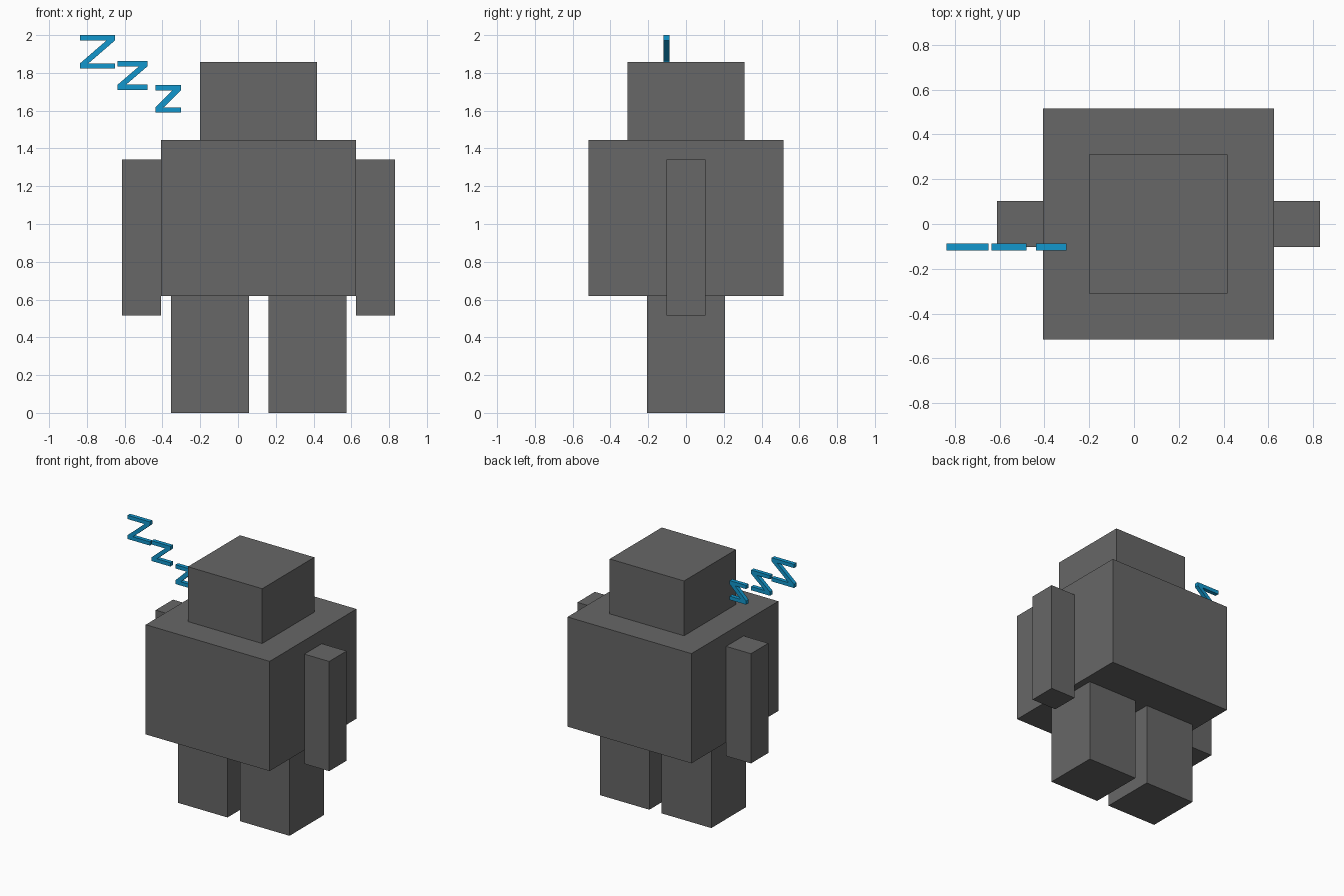
import bpy
import bmesh
from mathutils import Matrix, Vector

U = 0.2063       # block unit
CX = 0.109       # body centre line

cube = bpy.data.objects.get("Cube")
if cube:
    bpy.data.objects.remove(cube, do_unlink=True)


def make_material(name, rgb):
    mat = bpy.data.materials.new(name)
    mat.use_nodes = True
    mat.diffuse_color = (*rgb, 1)
    mat.node_tree.nodes["Principled BSDF"].inputs["Base Color"].default_value = (*rgb, 1)
    return mat


grey = make_material("stone_grey", (0.135, 0.135, 0.135))
blue = make_material("sky_blue", (0.006, 0.31, 0.61))


def add_object(name, bm, mat):
    bmesh.ops.recalc_face_normals(bm, faces=bm.faces)
    mesh = bpy.data.meshes.new(name)
    bm.to_mesh(mesh)
    bm.free()
    mesh.materials.append(mat)
    obj = bpy.data.objects.new(name, mesh)
    bpy.context.collection.objects.link(obj)
    return obj


def block(name, offset, bottom, size):
    """Box in block units, placed sideways from the centre line by offset."""
    bm = bmesh.new()
    centre = Vector((CX + offset * U, 0, (bottom + size[2] / 2) * U))
    bmesh.ops.create_cube(
        bm, size=1,
        matrix=Matrix.Translation(centre) @ Matrix.Diagonal((*(s * U for s in size), 1)))
    add_object(name, bm, grey)


def zigzag(name, left, right, low, high, bar=0.028, depth=0.03, y=-0.103):
    """Two level bars joined by a slanted one, extruded from one outline."""
    slant = bar * 1.6
    outline = [
        (left, high), (right, high), (right, high - bar),
        (left + slant, low + bar), (right, low + bar), (right, low),
        (left, low), (left, low + bar),
        (right - slant, high - bar), (left, high - bar),
    ]
    bm = bmesh.new()
    face = bm.faces.new([bm.verts.new((x, y - depth / 2, z)) for x, z in outline])
    extruded = bmesh.ops.extrude_face_region(bm, geom=[face])["geom"]
    verts = [g for g in extruded if isinstance(g, bmesh.types.BMVert)]
    bmesh.ops.translate(bm, verts=verts, vec=(0, depth, 0))
    add_object(name, bm, blue)


# Body and head
block("torso", 0, 3, (5, 5, 4))
block("head", 0, 7, (3, 3, 2))

# Mirrored limbs
for side, sign in (("left", 1), ("right", -1)):
    block(side + "_arm", sign * 3, 2.5, (1, 1, 4))
    block(side + "_leg", sign * 1.25, 0, (2, 2, 3))

# Floating sleep marks, growing as they rise
zigzag("sleep_mark_large", -0.837, -0.651, 1.822, 2.0)
zigzag("sleep_mark_medium", -0.637, -0.48, 1.71, 1.862)
zigzag("sleep_mark_small", -0.438, -0.302, 1.59, 1.735)
